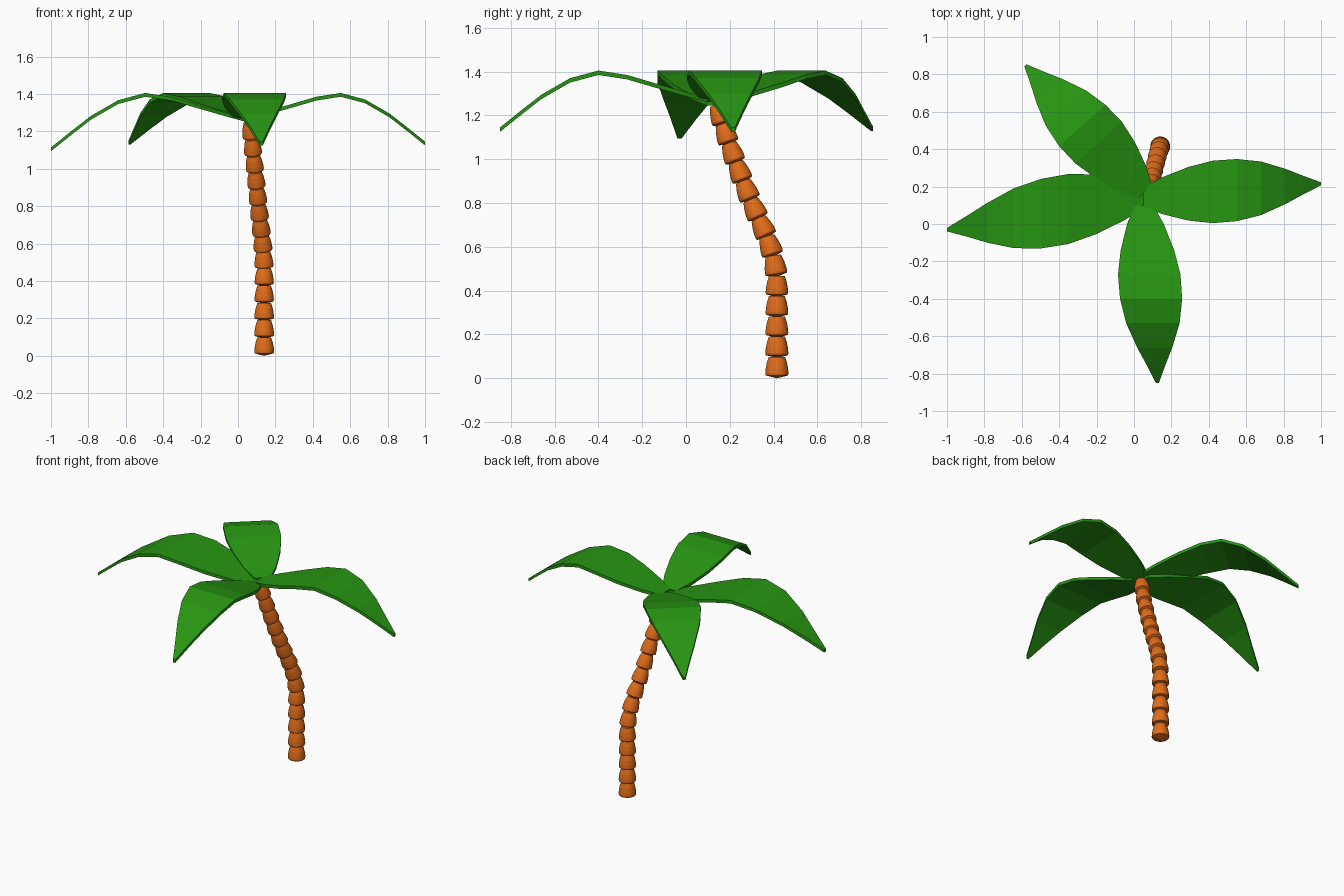
import bpy, bmesh, math
from mathutils import Vector

if "Cube" in bpy.data.objects:
    bpy.data.objects.remove(bpy.data.objects["Cube"])


def material(name, rgb):
    m = bpy.data.materials.new(name)
    m.diffuse_color = (*rgb, 1)
    m.use_nodes = True
    m.node_tree.nodes["Principled BSDF"].inputs["Base Color"].default_value = m.diffuse_color
    return m


BARK = material("bark", (0.75, 0.15, 0.01))
GREEN = material("leaf_green", (0.02, 0.30, 0.006))


def finish(bm, name, mat):
    bmesh.ops.recalc_face_normals(bm, faces=bm.faces)
    me = bpy.data.meshes.new(name)
    bm.to_mesh(me)
    bm.free()
    me.materials.append(mat)
    ob = bpy.data.objects.new(name, me)
    bpy.context.collection.objects.link(ob)
    return ob


def loft(bm, rings):
    for a, b in zip(rings, rings[1:]):
        n = len(a)
        for i in range(n):
            bm.faces.new((a[i], a[(i + 1) % n], b[(i + 1) % n], b[i]))


# Trunk: stacked bell-shaped segments following a bent path
PATH = [Vector(p) for p in (
    (.14, .415, 0), (.14, .415, .48), (.133, .39, .6), (.12, .345, .7),
    (.11, .30, .8), (.10, .26, .9), (.09, .222, 1.0), (.08, .186, 1.1),
    (.068, .155, 1.2), (.058, .13, 1.29))]


def along(s):
    for a, b in zip(PATH, PATH[1:]):
        d = (b - a).length
        if s <= d or b is PATH[-1]:
            return a + (b - a) * (s / d)
        s -= d


SEGMENTS, STEP, SIDES = 14, .0925, 32
# (radius factor, height) from the shallow cone below to the narrow neck
BELL = [(.96, .013), (1.0, .022), (.97, .042), (.87, .07), (.70, .098)]
bm = bmesh.new()
for k in range(SEGMENTS):
    p, q = along(k * STEP), along((k + 1) * STEP)
    rot = Vector((0, 0, 1)).rotation_difference(q - p)
    radius = .053 - .006 * k / SEGMENTS
    rings = []
    for f, h in BELL:
        rings.append([bm.verts.new(p + rot @ Vector((
            f * radius * math.cos(2 * math.pi * i / SIDES),
            f * radius * math.sin(2 * math.pi * i / SIDES), h)))
            for i in range(SIDES)])
    loft(bm, rings)
    bm.faces.new(rings[-1])
    tip = bm.verts.new(p)
    for i in range(SIDES):
        bm.faces.new((tip, rings[0][i], rings[0][(i + 1) % SIDES]))
finish(bm, "trunk", BARK)

# Leaves: arched blades, flat across; (distance from tip, height, half width)
ROWS = [(0, 1.145, .008), (.10, 1.225, .052), (.19, 1.295, .094),
        (.32, 1.37, .143), (.45, 1.405, .166), (.58, 1.385, .167),
        (.71, 1.347, .143), (.85, 1.307, .098), (.95, 1.28, .05)]
TOP, THICK = 1.405, .02


def leaf(name, tip, direction, shear, length=1.0, width=1.0):
    d = Vector((*direction, 0)).normalized()
    side = Vector((-d.y, d.x, 0))
    bm = bmesh.new()
    rings = []
    for t, z, w in ROWS:
        c = Vector((*tip, 0)) - d * t * length - side * shear * t
        c.z = TOP - (TOP - z) * length
        e = side * w * width
        low = Vector((0, 0, THICK))
        rings.append([bm.verts.new(v) for v in (c + e, c - e, c - e - low, c + e - low)])
    loft(bm, rings)
    bm.faces.new(rings[0])
    bm.faces.new(rings[-1])
    finish(bm, name, GREEN)


leaf("right_leaf", (1, .215), (1, 0), .075)
leaf("front_leaf", (.125, -.85), (0, -1), .075)
leaf("left_leaf", (-1, -.03), (-1, 0), .19, 1.12, 1.12)
leaf("back_leaf", (-.58, .848), (-.66, .75), .035, .98)
